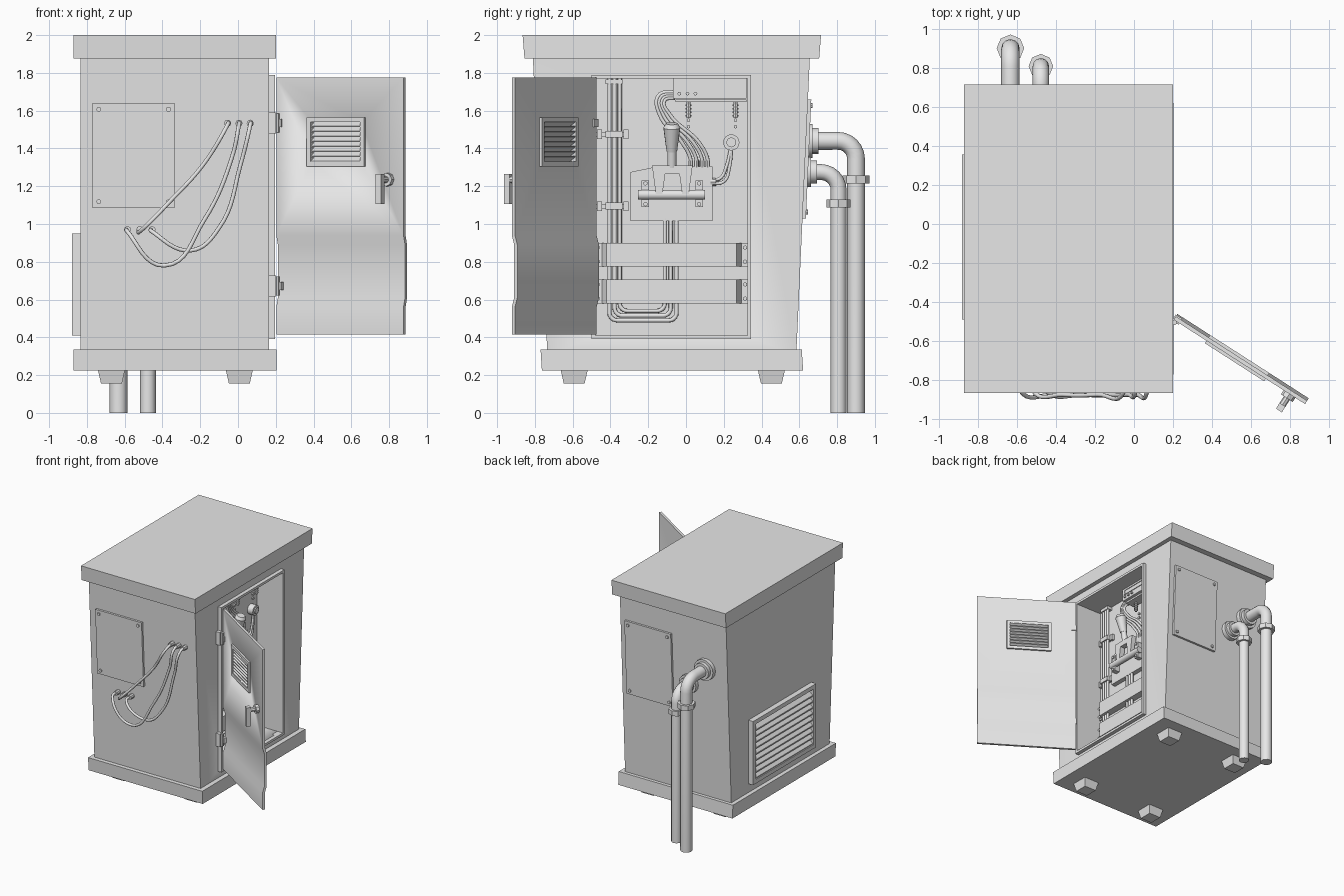
import bpy, bmesh, math
from mathutils import Vector, Matrix

if "Cube" in bpy.data.objects:
    bpy.data.objects.remove(bpy.data.objects["Cube"])

metal = bpy.data.materials.new("grey_metal")
metal.use_nodes = True
metal.diffuse_color = (0.8, 0.8, 0.8, 1)
metal.node_tree.nodes["Principled BSDF"].inputs["Base Color"].default_value = (0.8, 0.8, 0.8, 1)


def activate(ob):
    for other in bpy.context.selected_objects:
        other.select_set(False)
    ob.select_set(True)
    bpy.context.view_layer.objects.active = ob


def finish(name, bm):
    bmesh.ops.recalc_face_normals(bm, faces=bm.faces)
    me = bpy.data.meshes.new(name)
    bm.to_mesh(me)
    bm.free()
    me.materials.append(metal)
    ob = bpy.data.objects.new(name, me)
    bpy.context.collection.objects.link(ob)
    activate(ob)
    bpy.ops.object.shade_smooth_by_angle(angle=math.radians(35))
    return ob


def prism(name, pts, d0, d1, axis="x"):
    """Extrude a 2D outline between d0 and d1 along an axis."""
    place = {"x": lambda a, b, d: (d, a, b), "y": lambda a, b, d: (a, d, b),
             "z": lambda a, b, d: (a, b, d)}[axis]
    bm = bmesh.new()
    lo, hi = [[bm.verts.new(place(a, b, d)) for a, b in pts] for d in (d0, d1)]
    bm.faces.new(lo)
    bm.faces.new(hi)
    for i in range(len(pts)):
        j = (i + 1) % len(pts)
        bm.faces.new((lo[i], lo[j], hi[j], hi[i]))
    return finish(name, bm)


def boxes(name, *specs):
    """One object of boxes, each given as x0, x1, y0, y1, z0, z1."""
    bm = bmesh.new()
    for x0, x1, y0, y1, z0, z1 in specs:
        m = Matrix.Translation(((x0 + x1) / 2, (y0 + y1) / 2, (z0 + z1) / 2))
        bmesh.ops.create_cube(bm, size=1, matrix=m @ Matrix.Diagonal((x1 - x0, y1 - y0, z1 - z0, 1)))
    return finish(name, bm)


def rod(name, a, b, r, r2=None, sides=16):
    a, b = Vector(a), Vector(b)
    m = Matrix.Translation((a + b) / 2) @ (b - a).to_track_quat("Z", "Y").to_matrix().to_4x4()
    bm = bmesh.new()
    bmesh.ops.create_cone(bm, cap_ends=True, segments=sides, radius1=r,
                          radius2=r if r2 is None else r2, depth=(b - a).length, matrix=m)
    return finish(name, bm)


def tube(name, pts, r, soft=False, res=2):
    """Round tube along a polyline, or along a soft curve."""
    cu = bpy.data.curves.new(name, "CURVE")
    cu.dimensions = "3D"
    cu.bevel_depth, cu.bevel_resolution, cu.resolution_u, cu.use_fill_caps = r, res, 8, True
    sp = cu.splines.new("BEZIER" if soft else "POLY")
    points = sp.bezier_points if soft else sp.points
    points.add(len(pts) - 1)
    for p, co in zip(points, pts):
        if soft:
            p.co = co
            p.handle_left_type = p.handle_right_type = "AUTO"
        else:
            p.co = (*co, 1)
    cu.materials.append(metal)
    ob = bpy.data.objects.new(name, cu)
    bpy.context.collection.objects.link(ob)
    activate(ob)
    bpy.ops.object.convert(target="MESH")
    ob = bpy.context.view_layer.objects.active
    bpy.ops.object.shade_smooth_by_angle(angle=math.radians(50))
    return ob


def rounded(pts, r, n=6):
    """Round the right-angled corners of a path."""
    pts = [Vector(p) for p in pts]
    out = [pts[0]]
    for a, b, c in zip(pts, pts[1:], pts[2:]):
        p, q = b + (a - b).normalized() * r, b + (c - b).normalized() * r
        o = p + q - b
        for i in range(n + 1):
            t = math.pi / 2 * i / n
            out.append(o + (p - o) * math.cos(t) + (q - o) * math.sin(t))
    return out + [pts[-1]]


def cut(ob, *spec):
    cutter = boxes("cutter", spec)
    cutter.hide_render = True
    mod = ob.modifiers.new("hole", "BOOLEAN")
    mod.operation, mod.solver, mod.object = "DIFFERENCE", "EXACT", cutter
    activate(ob)
    bpy.ops.object.modifier_apply(modifier=mod.name)
    bpy.data.objects.remove(cutter)


def repeat(ob, count, step):
    mod = ob.modifiers.new("repeat", "ARRAY")
    mod.count, mod.use_relative_offset, mod.use_constant_offset = count, False, True
    mod.constant_offset_displace = (0, 0, step)
    return ob


def front(z):
    return -0.735 - (z - 0.335) * 0.049


def back(z):
    return 0.585 + (z - 0.335) * 0.0456


# Cabinet shell with hollow, roof, plinth and feet
body = prism("cabinet_body", [(front(.3), .3), (back(.3), .3), (back(1.9), 1.9), (front(1.9), 1.9)], -.835, .163)
cut(body, -.05, .3, -.48, .325, .41, 1.77)
prism("roof", [(-.855, 1.875), (.705, 1.875), (.715, 2), (-.865, 2)], -.87, .2)
prism("plinth", [(-.763, .225), (.62, .225), (.613, .335), (-.77, .335)], -.87, .203)
for x in (-.67, .007):
    for y in (-.592, .452):
        rod("foot", (x, y, .155), (x, y, .23), .078, .102, 4).data.transform(
            Matrix.Translation((x, y, 0)) @ Matrix.Rotation(math.pi / 4, 4, "Z") @ Matrix.Translation((-x, -y, 0)))

# Screwed cover panels on front and back
for label, face, side, x0, x1, z0, z1 in (("front", front, -1, -.77, -.335, 1.085, 1.64),
                                          ("back", back, 1, -.32, .115, 1.03, 1.66)):
    prism(label + "_panel", [(face(z0) - side * .01, z0), (face(z0) + side * .018, z0),
                             (face(z1) + side * .018, z1), (face(z1) - side * .01, z1)], x0, x1)
    for x in (x0 + .033, x1 - .033):
        for z in (z0 + .033, z1 - .033):
            rod("panel_screw", (x, face(z), z), (x, face(z) + side * .027, z), .013, sides=8)

# Hanging cables on the front
for top, end, mids in ((-.055, -.52, [(-.18, 1.32), (-.36, 1.12)]),
                       (.005, -.585, [(-.03, 1.36), (-.18, 1.02), (-.39, .78)]),
                       (.065, -.455, [(.015, 1.32), (-.1, .98), (-.25, .86)])):
    path = [(top, front(1.533), 1.533), (top, -.865, 1.525)]
    path += [(x, -.875, z) for x, z in mids] + [(end, -.85, .96), (end, front(.97), .97)]
    tube("front_cable", path, .011, soft=True)
    for x, z in ((top, 1.533), (end, .97)):
        rod("cable_socket", (x, front(z) + .01, z), (x, front(z) - .045, z), .019, sides=8)

# Rear pipes with wall flanges and collars
for x, y, z, r, ring in ((-.633, .9, 1.44, .047, 1.235), (-.477, .808, 1.275, .042, 1.108)):
    tube("rear_pipe", rounded([(x, .58, z), (x, y, z), (x, y, 0)], .095), r, res=4)
    f = back(z)
    rod("pipe_flange", (x, f - .02, z), (x, f + .035, z), r * 1.9)
    rod("pipe_sleeve", (x, f, z), (x, f + .065, z), r * 1.45)
    rod("pipe_collar", (x, y, ring - .021), (x, y, ring + .021), r * 1.5, sides=8)

# Louvred side vent
boxes("side_vent_frame", (-.88, -.82, -.49, .355, .41, .445), (-.88, -.82, -.49, .355, .915, .95),
      (-.88, -.82, -.49, -.455, .41, .95), (-.88, -.82, .32, .355, .41, .95))
repeat(prism("side_vent_slat", [(-.832, .485), (-.832, .495), (-.872, .453), (-.872, .443)],
             -.47, .335, "y"), 9, .051)

# Door frame and fixed hinge leaves
boxes("door_frame", (.14, .195, -.5, .345, .39, .41), (.14, .195, -.5, .345, 1.77, 1.79),
      (.14, .195, -.5, -.48, .39, 1.79), (.14, .195, .325, .345, .39, 1.79))
for z in (.672, 1.535):
    boxes("hinge_leaf", (.16, .2, -.53, -.495, z - .055, z + .055))
    rod("hinge_pin", (.205, -.505, z - .05), (.205, -.505, z + .05), .014, sides=8)

# Open door, modelled flat and then swung out
steps = [(0, .415), (0, .56), (.015, .61), (.015, .89), (0, .94), (0, 1.775)]
door = prism("door", steps + [(y + .02, z) for y, z in reversed(steps)], 0, .8)
cut(door, .225, .535, -.1, .1, 1.33, 1.54)
door_parts = [
    door,
    boxes("door_vent_frame", (.2, .56, -.015, .035, 1.305, 1.33), (.2, .56, -.015, .035, 1.54, 1.565),
          (.2, .225, -.015, .035, 1.305, 1.565), (.535, .56, -.015, .035, 1.305, 1.565)),
    repeat(prism("door_vent_slat", [(-.01, 1.328), (-.01, 1.334), (.03, 1.36), (.03, 1.354)], .22, .54), 8, .0265),
    rod("handle_base", (.705, .005, 1.235), (.705, -.025, 1.235), .036, sides=8),
    rod("handle_stem", (.705, 0, 1.235), (.705, -.08, 1.235), .018, sides=8),
    boxes("handle_grip", (.687, .723, -.1, -.065, 1.105, 1.265)),
]
for z in (.672, 1.535):
    door_parts.append(boxes("door_hinge_leaf", (-.005, .035, -.008, .028, z - .022, z + .022)))
swing = Matrix.Translation((.203, -.49, 0)) @ Matrix.Rotation(math.radians(-32.7), 4, "Z")
for ob in door_parts:
    ob.data.transform(swing)

# Inner wiring loops with clamps
W = -.05
for i in range(3):
    y0, y1, z = -.405 + .027 * i, -.05 - .031 * i, .49 + .025 * i
    tube("wiring_loop", rounded([(W + .03, y0, 1.77), (W + .03, y0, z), (W + .03, y1, z), (W + .03, y1, 1.03)], .04), .011)
for z in (1.095, 1.475):
    boxes("wiring_clamp", (W, W + .05, -.425, -.335, z - .018, z + .018),
          (W, W + .015, -.475, -.305, z - .012, z + .012),
          (W, W + .025, -.47, -.445, z - .025, z + .025), (W, W + .025, -.33, -.305, z - .025, z + .025))
boxes("top_clip", (W, W + .045, -.425, -.335, 1.74, 1.765))

# Raised cover rails
for z in (.58, .775):
    prism("cover_rail", [(W, -.485), (W + .01, -.485), (W + .01, -.445), (W + .06, -.42), (W + .06, .268),
                         (W + .01, .293), (W + .01, .33), (W, .33)], z, z + .125, "z")
    for y in (-.467, .313):
        for dz in (.025, .1):
            rod("rail_bolt", (W, y, z + dz), (W + .025, y, z + dz), .012, sides=6)

# Switch plate with pivot bar, yoke and lever
prism("switch_plate", [(-.295, 1.015), (.14, 1.015), (.14, 1.305), (-.15, 1.305), (-.295, 1.275)], W, W + .04)
rod("pivot_bar", (W + .075, -.255, 1.155), (W + .075, .1, 1.155), .026)
for y in (-.215, .07):
    boxes("pivot_bracket", (W + .03, W + .085, y - .02, y + .02, 1.09, 1.23))
    for z in (1.105, 1.215):
        rod("bracket_bolt", (W + .08, y, z), (W + .095, y, z), .012, sides=6)
prism("lever_yoke", [(-.18, 1.31), (.035, 1.31), (.015, 1.16), (-.02, 1.16), (-.035, 1.265),
                     (-.11, 1.265), (-.125, 1.16), (-.16, 1.16)], W + .055, W + .1)
rod("lever_stem", (W + .078, -.075, 1.3), (W + .1, -.075, 1.41), .024)
rod("lever_grip", (W + .095, -.075, 1.385), (W + .125, -.075, 1.51), .028, .045)
rod("lever_cap", (W + .125, -.075, 1.51), (W + .13, -.075, 1.532), .045, .032)

# Control unit with display, knobs and spring mounts
boxes("control_unit", (W, W + .11, -.07, .32, 1.665, 1.77), (W, W + .09, -.055, .32, 1.645, 1.66))
boxes("display_rim", (W + .11, W + .116, -.045, .295, 1.713, 1.72), (W + .11, W + .116, -.045, .295, 1.75, 1.757),
      (W + .11, W + .116, -.045, -.038, 1.713, 1.757), (W + .11, W + .116, .288, .295, 1.713, 1.757))
for y in (-.035, .008, .05):
    rod("unit_knob", (W + .1, y, 1.69), (W + .125, y, 1.69), .01, sides=8)
for y in (.013, .262):
    rod("mount_rod", (W + .04, y, 1.56), (W + .04, y, 1.65), .01, sides=8)
    repeat(rod("mount_ring", (W + .04, y, 1.57), (W + .04, y, 1.578), .016, sides=8), 4, .018)
    for z in (1.515, 1.55):
        rod("wall_stud", (W, y, z), (W + .015, y, z), .01, sides=6)

# Cables between unit, plate and dial
for i in range(4):
    s = .03 * i
    tube("unit_cable", [(W + .04, -.06, 1.7 - .011 * i), (W + .05, -.145 + s * .35, 1.68 - s * .3),
                        (W + .05, -.14 + s * .6, 1.58), (W + .045, -.02 + s, 1.43),
                        (W + .03, .025 + s, 1.34), (W + .03, .025 + s, 1.29)], .01, soft=True)
    rod("cable_gland", (W + .03, .025 + s, 1.3), (W + .03, .025 + s, 1.335), .013, sides=8)
rod("dial_body", (W, .24, 1.432), (W + .05, .24, 1.432), .043)
rod("dial_face", (W + .05, .24, 1.432), (W + .06, .24, 1.432), .026)
for s in (0, .018):
    tube("dial_cable", [(W + .025, .24, 1.41), (W + .03, .23 - s, 1.3), (W + .03, .2 - s, 1.225 + s),
                        (W + .025, .13, 1.215 + s)], .009, soft=True)
rod("dial_cable_gland", (W + .025, .13, 1.222), (W + .025, .16, 1.222), .02, sides=8)
